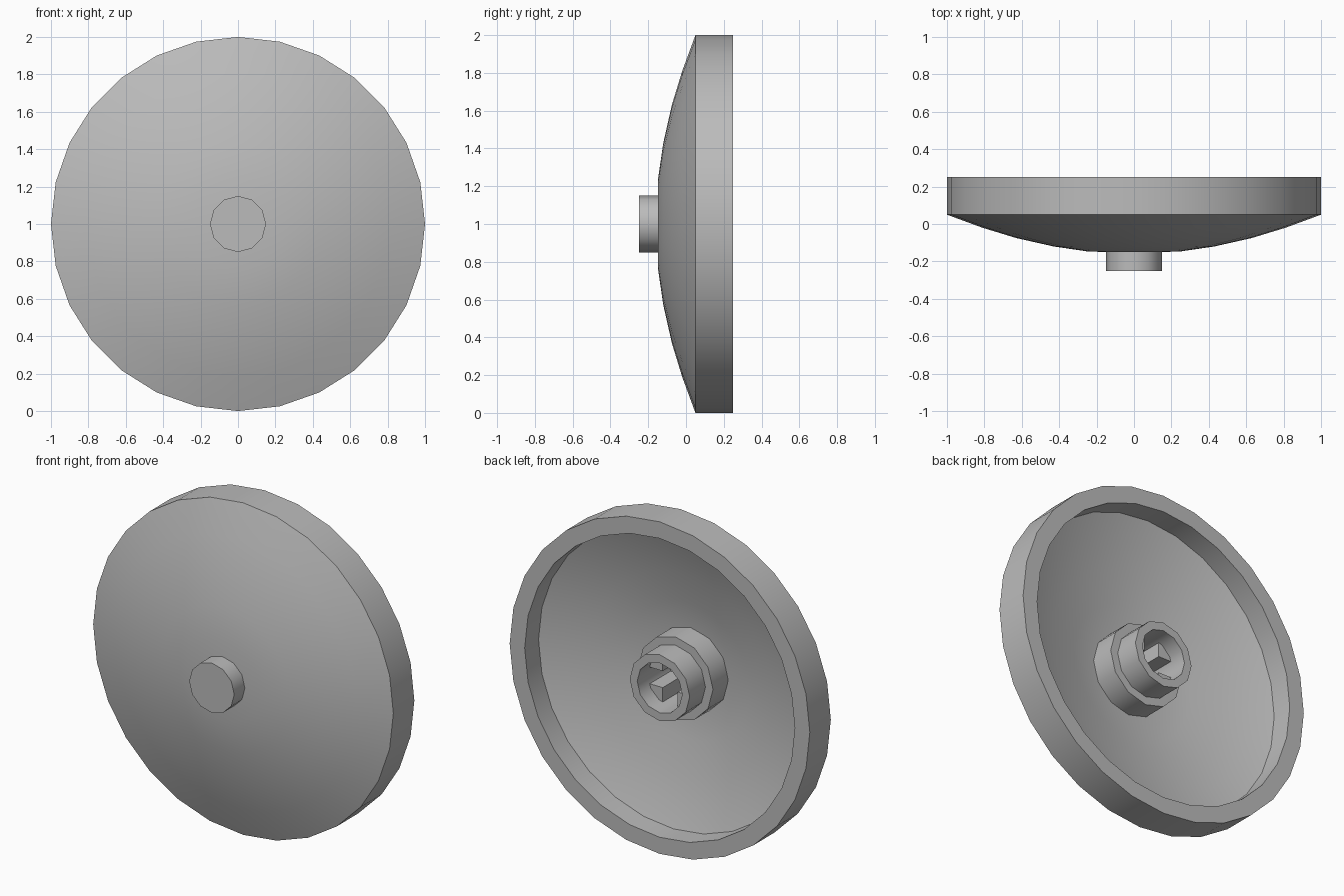
import bpy, bmesh
from math import cos, sin, pi, radians

cube = bpy.data.objects.get("Cube")
if cube:
    bpy.data.objects.remove(cube)

# Single plain colour
grey = bpy.data.materials.new("mid grey")
grey.use_nodes = True
colour = (0.5, 0.5, 0.5, 1)
grey.diffuse_color = colour
grey.node_tree.nodes["Principled BSDF"].inputs["Base Color"].default_value = colour

CENTRE_Z = 1.0


def finish(name, bm):
    bmesh.ops.recalc_face_normals(bm, faces=bm.faces)
    mesh = bpy.data.meshes.new(name)
    bm.to_mesh(mesh)
    bm.free()
    mesh.materials.append(grey)
    obj = bpy.data.objects.new(name, mesh)
    obj.location.z = CENTRE_Z
    bpy.context.collection.objects.link(obj)
    bpy.ops.object.select_all(action='DESELECT')
    obj.select_set(True)
    bpy.context.view_layer.objects.active = obj
    bpy.ops.object.shade_smooth_by_angle(angle=radians(35))
    return obj


def revolve(name, profile, sides, closed=False):
    """Turn a (radius, y) profile around the y axis."""
    bm = bmesh.new()
    rings = []
    for r, y in profile:
        if r == 0:
            rings.append([bm.verts.new((0, y, 0))] * sides)
        else:
            rings.append([bm.verts.new((r * cos(2 * pi * i / sides), y,
                                        r * sin(2 * pi * i / sides)))
                          for i in range(sides)])
    pairs = list(zip(rings, rings[1:]))
    if closed:
        pairs.append((rings[-1], rings[0]))
    for a, b in pairs:
        for i in range(sides):
            j = (i + 1) % sides
            corners = list(dict.fromkeys((a[i], a[j], b[j], b[i])))
            bm.faces.new(corners)
    return finish(name, bm)


# Hollow shallow dish with a thick rim
outside = [(0, -.15), (.24, -.148), (.43, -.12), (.63, -.075), (.81, -.02), (1, .05)]
inside = [(.9, .118), (.77, .07), (.6, .025), (.41, -.02), (.23, -.048), (0, -.05)]
revolve("dish", outside + [(1, .25), (.9, .25)] + inside, 28)

# Round knob on the front
revolve("front_knob", [(0, -.25), (.15, -.25), (.15, -.12), (0, -.12)], 12)

# Stepped tube on the back
revolve("hub_tube", [(.25, -.06), (.25, .1), (.2, .1), (.2, .25),
                     (.15, .25), (.15, -.06)], 12, closed=True)

# Four corner blocks that leave a cross-shaped socket inside the tube
arc = [(.15 * cos(a), .15 * sin(a)) for a in (pi / 6, pi / 3)]
section = [(.05, .05), (.137, .05)] + arc + [(.05, .137)]
bm = bmesh.new()
for sx in (1, -1):
    for sz in (1, -1):
        face = bm.faces.new([bm.verts.new((sx * x, -.06, sz * z)) for x, z in section])
        top = bmesh.ops.extrude_face_region(bm, geom=[face])["geom"]
        bmesh.ops.translate(bm, vec=(0, .21, 0),
                            verts=[v for v in top if isinstance(v, bmesh.types.BMVert)])
finish("socket_corners", bm)
